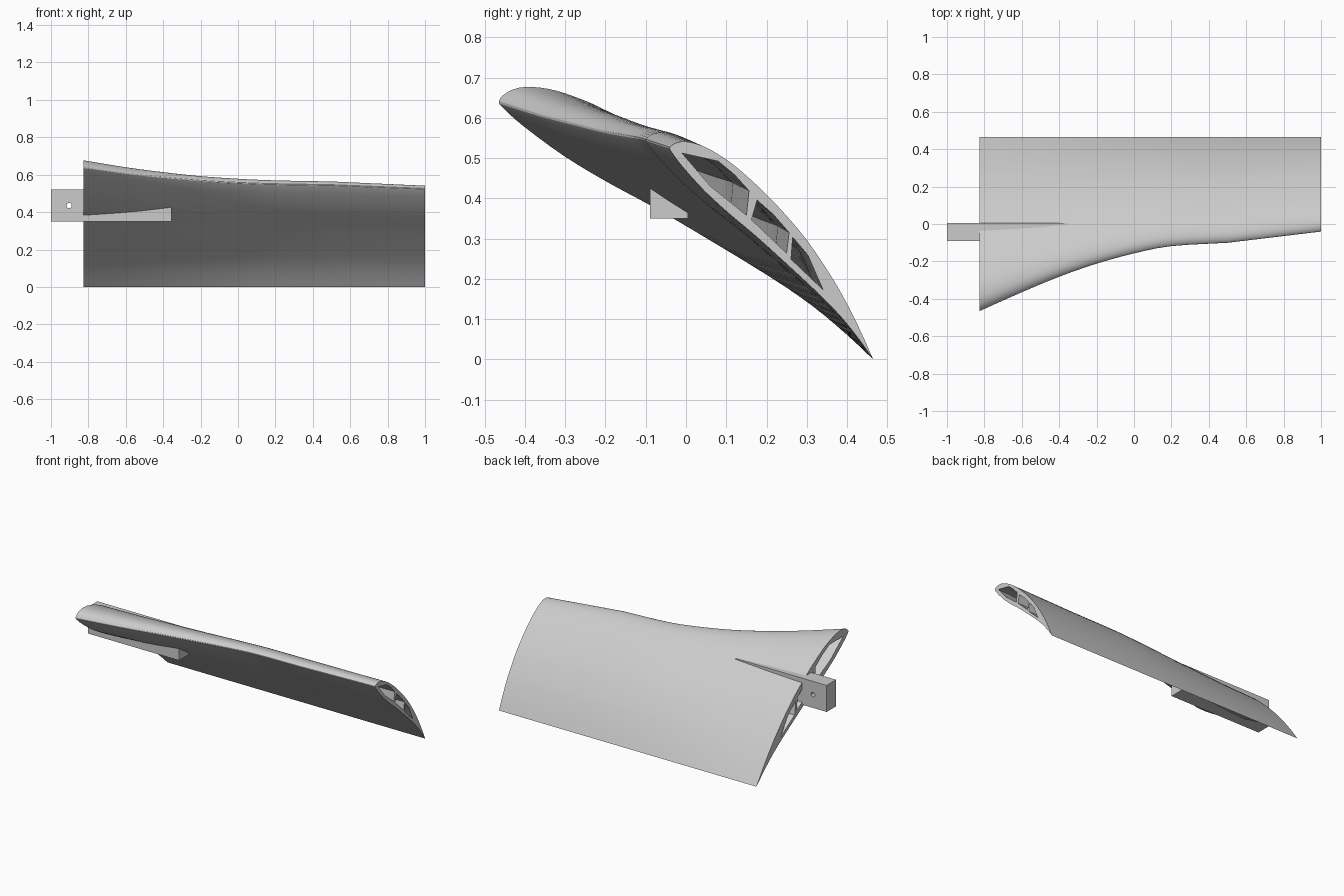
import bpy, bmesh, math
from mathutils import Vector

cube = bpy.data.objects.get("Cube")
if cube:
    bpy.data.objects.remove(cube, do_unlink=True)

grey = bpy.data.materials.new("light grey")
grey.use_nodes = True
colour = (0.6, 0.6, 0.6, 1)
grey.diffuse_color = colour
grey.node_tree.nodes["Principled BSDF"].inputs["Base Color"].default_value = colour


def spline(points, steps):
    """Catmull-Rom curve through the points."""
    p = [Vector(q) for q in points]
    p = [2 * p[0] - p[1]] + p + [2 * p[-1] - p[-2]]
    out = []
    for a, b, c, d in zip(p, p[1:], p[2:], p[3:]):
        for i in range(steps):
            t = i / steps
            out.append(0.5 * (2 * b + (c - a) * t + (2 * a - 5 * b + 4 * c - d) * t * t
                              + (3 * b - a - 3 * c + d) * t ** 3))
    return out + [p[-2]]


def solid(name, tubes):
    """Loft each tube of rings; the first is the skin, the others are openings in the caps."""
    bm = bmesh.new()
    caps = [[], []]
    for rings in tubes:
        rows = [[bm.verts.new(p) for p in ring] for ring in rings]
        n = len(rows[0])
        for lo, hi in zip(rows, rows[1:]):
            for i in range(n):
                j = (i + 1) % n
                bm.faces.new((lo[i], lo[j], hi[j], hi[i]))
        for cap, row in zip(caps, (rows[0], rows[-1])):
            cap += [bm.edges.get((row[i], row[(i + 1) % n])) for i in range(n)]
    for cap in caps:
        bmesh.ops.triangle_fill(bm, edges=cap, use_beauty=True)
    bmesh.ops.recalc_face_normals(bm, faces=bm.faces)
    mesh = bpy.data.meshes.new(name)
    bm.to_mesh(mesh)
    bm.free()
    mesh.materials.append(grey)
    obj = bpy.data.objects.new(name, mesh)
    bpy.context.collection.objects.link(obj)
    bpy.ops.object.select_all(action="DESELECT")
    obj.select_set(True)
    bpy.context.view_layer.objects.active = obj
    bpy.ops.object.shade_smooth_by_angle(angle=math.radians(30))
    return obj


# Wing section: (along chord, above chord), from trailing edge over the top and back
section = spline([(1, 0), (.9, .036), (.8, .067), (.7, .092), (.55, .118), (.42, .126),
                  (.31, .125), (.2, .116), (.13, .102), (.075, .084), (.03, .058),
                  (.006, .03), (0, 0), (.021, -.008), (.08, -.015), (.19, -.018),
                  (.3, -.011), (.4, 0), (.5, .008), (.7, .02), (.82, .021), (.92, .012),
                  (1, 0)], 3)[:-1]

# Lightening cavities between the internal webs
cavities = [
    [(.043, .016), (.148, .086), (.22, .094), (.293, .092), (.347, .028), (.19, .008)],
    [(.335, .09), (.41, .096), (.49, .092), (.535, .037), (.37, .03)],
    [(.51, .09), (.59, .085), (.71, .041), (.56, .034)],
]

# Leading edge path: swept curve inboard, straight outboard
leading = spline([(-.825, -.465, .642), (-.6, -.365, .61), (-.4, -.282, .588),
                  (-.2, -.212, .57), (0, -.157, .559), (.2, -.118, .552),
                  (.5, -.1, .547)], 3) + [Vector((1, -.04, .527))]


def place(profile):
    rings = []
    for nose in leading:
        tail = Vector((nose.x, .465, 0))
        chord = tail - nose
        up = Vector((0, -chord.z, chord.y))
        rings.append([nose + chord * t + up * n for t, n in profile])
    return rings


solid("wing_panel", [place(section)] + [place(c) for c in cavities])

# Root spar with a cross-drilled pin hole
block = [(-1, .35), (-.355, .35), (-.355, .52), (-1, .52)]
pin = [(-.903 + .014 * math.cos(a), .435 + .014 * math.sin(a))
       for a in (math.tau * i / 24 for i in range(24))]
solid("root_spar", [[[Vector((x, y, z)) for x, z in loop] for y in (-.09, .005)]
                    for loop in (block, pin)])
